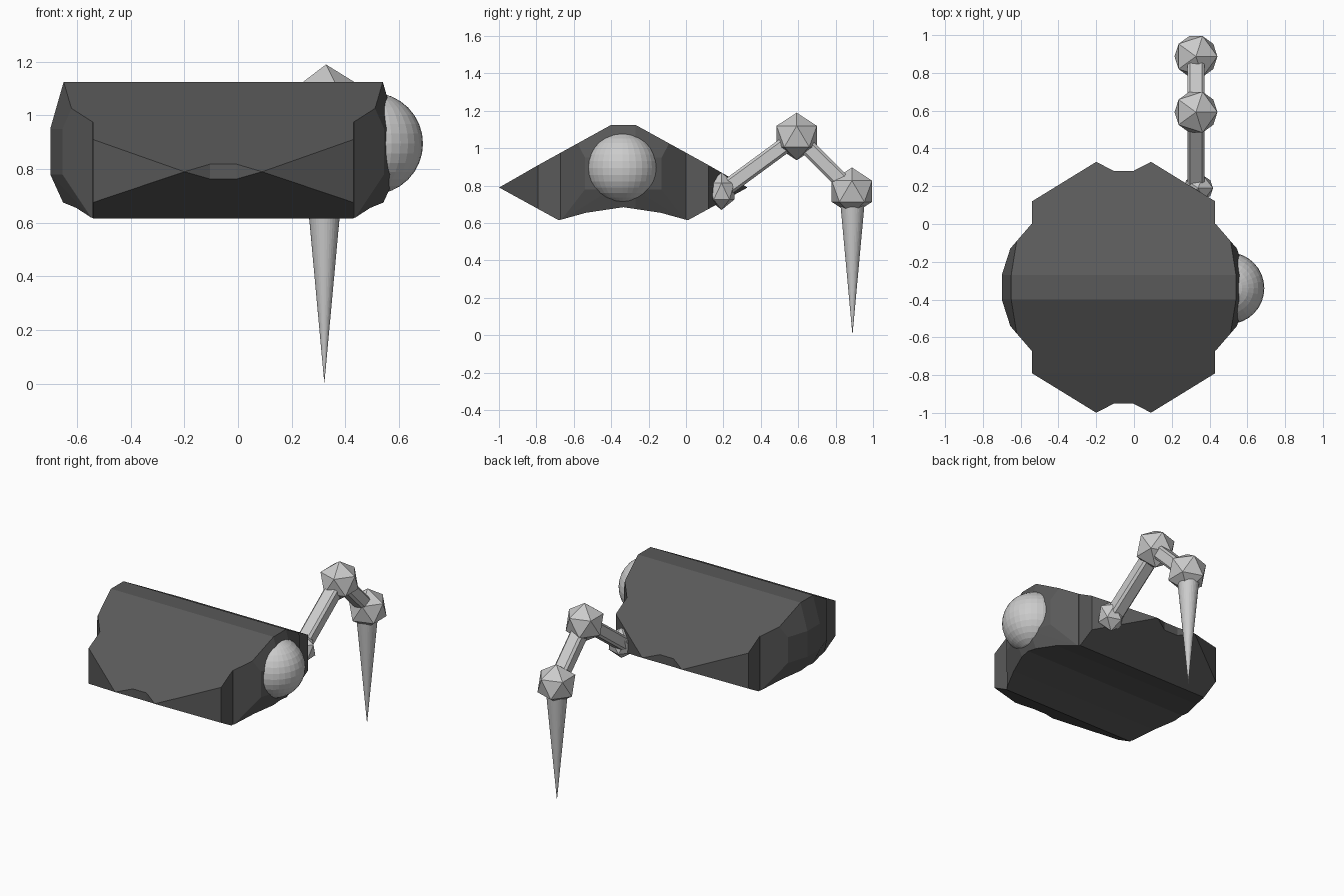
import bpy, bmesh, math
from mathutils import Vector, Matrix

if "Cube" in bpy.data.objects:
    bpy.data.objects.remove(bpy.data.objects["Cube"])

CX, CY = -0.055, -0.335   # body centre
LX = 0.328                # leg plane


def material(name, v):
    m = bpy.data.materials.new(name)
    m.diffuse_color = (v, v, v, 1)
    m.use_nodes = True
    m.node_tree.nodes["Principled BSDF"].inputs["Base Color"].default_value = m.diffuse_color
    return m


dark = material("dark grey", 0.10)
light = material("light grey", 0.60)


def finish(name, bm, mat):
    bmesh.ops.recalc_face_normals(bm, faces=bm.faces)
    me = bpy.data.meshes.new(name)
    bm.to_mesh(me)
    bm.free()
    ob = bpy.data.objects.new(name, me)
    bpy.context.collection.objects.link(ob)
    me.materials.append(mat)
    return ob


def prism(name, pts, vec):
    bm = bmesh.new()
    f = bm.faces.new([bm.verts.new(p) for p in pts])
    r = bmesh.ops.extrude_face_region(bm, geom=[f])
    bmesh.ops.translate(bm, vec=vec, verts=[g for g in r["geom"] if isinstance(g, bmesh.types.BMVert)])
    return finish(name, bm, dark)


def boolean(ob, other, op):
    m = ob.modifiers.new(op, 'BOOLEAN')
    m.operation, m.object, m.solver = op, other, 'EXACT'
    bpy.context.view_layer.objects.active = ob
    bpy.ops.object.modifier_apply(modifier=m.name)
    bpy.data.objects.remove(other)


# Body: wedge profile across x, trimmed by a notched plan with domed sides
half = [(0.065, 1.125), (0.455, 0.91), (0.664, 0.79), (0.345, 0.615), (0.2, 0.655)]
prof = half + [(0, 0.685)] + [(-y, z) for y, z in reversed(half)]
body = prism("body", [(CX - 0.8, CY + y, z) for y, z in prof], (1.6, 0, 0))

q = [(0.05, 0.615), (0.145, 0.664), (0.485, 0.455), (0.485, 0.32)]
right = q + [(x, -y) for x, y in reversed(q)]
plan = right + [(-x, -y) for x, y in right]
trim = prism("plan_trim", [(CX + x, CY + y, 0.4) for x, y in plan], (0, 0, 1))

bm = bmesh.new()
for z, w in [(0.56, 0.40), (0.612, 0.488), (0.67, 0.595), (0.78, 0.645), (0.95, 0.645), (1.125, 0.595), (1.2, 0.55)]:
    for dy, drop in [(0.065, 0), (0.205, 0.045), (0.335, 0.3)]:
        x = min(w, max(0.488, w - drop))
        for sx in (-1, 1):
            for sy in (-1, 1):
                bm.verts.new((CX + sx * x, CY + sy * dy, z))
r = bmesh.ops.convex_hull(bm, input=bm.verts)
junk = [g for g in set(r["geom_interior"]) | set(r["geom_unused"]) if isinstance(g, bmesh.types.BMVert)]
bmesh.ops.delete(bm, geom=junk, context='VERTS')
dome = finish("side_dome", bm, dark)

boolean(trim, dome, 'UNION')
boolean(body, trim, 'INTERSECT')

# Eye ball on the right side
bm = bmesh.new()
bmesh.ops.create_uvsphere(bm, u_segments=32, v_segments=16, radius=0.19,
                          matrix=Matrix.Translation((0.50, CY - 0.005, 0.895)))
finish("eye_ball", bm, light)


# Leg joints
def joint(name, loc, scale):
    bm = bmesh.new()
    bmesh.ops.create_icosphere(bm, subdivisions=1, radius=1,
                               matrix=Matrix.Translation(loc) @ Matrix.Diagonal((*scale, 1)))
    finish(name, bm, light)


hip, knee, ankle = Vector((LX + 0.012, 0.19, 0.77)), Vector((LX, 0.592, 1.063)), Vector((LX, 0.887, 0.77))
joint("hip_joint", hip, (0.088, 0.08, 0.1))
joint("knee_joint", knee, (0.127,) * 3)
joint("ankle_joint", ankle, (0.127,) * 3)


# Leg bars with chamfered edges
def bar(name, a, b):
    d = b - a
    bm = bmesh.new()
    bmesh.ops.create_cube(bm, size=1)
    ang = math.atan2(d.z, d.y)
    bmesh.ops.transform(bm, verts=bm.verts, matrix=Matrix.Diagonal((0.092, d.length, 0.085, 1)))
    long_edges = [e for e in bm.edges if abs(e.verts[0].co.y - e.verts[1].co.y) > 0.1]
    bmesh.ops.bevel(bm, geom=long_edges, offset=0.014, segments=1, affect='EDGES')
    bmesh.ops.transform(bm, verts=bm.verts,
                        matrix=Matrix.Translation((a + b) / 2) @ Matrix.Rotation(ang, 4, 'X'))
    finish(name, bm, light)


bar("upper_leg", Vector((LX, 0.2, 0.775)), knee)
bar("lower_leg", knee, ankle)

# Pointed foot spike
bm = bmesh.new()
bmesh.ops.create_cone(bm, cap_ends=True, segments=32, radius1=0.0, radius2=0.068, depth=0.74,
                      matrix=Matrix.Translation((LX - 0.006, 0.89, 0.37)))
bmesh.ops.remove_doubles(bm, verts=bm.verts, dist=1e-5)
finish("foot_spike", bm, light)
